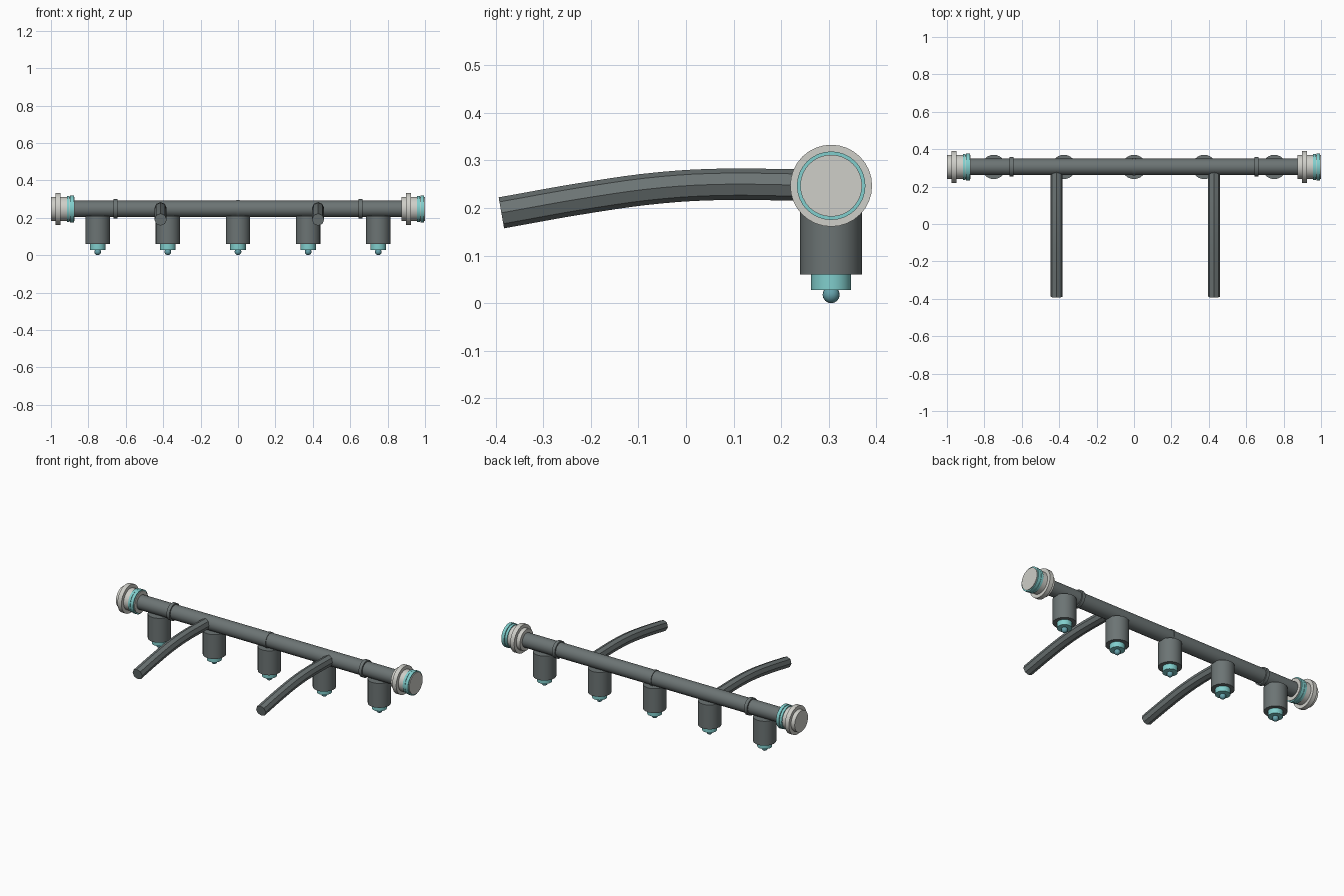
import bpy
from mathutils import Vector

cube = bpy.data.objects.get("Cube")
if cube:
    bpy.data.objects.remove(cube)


def material(name, rgb):
    m = bpy.data.materials.new(name)
    m.use_nodes = True
    m.diffuse_color = (*rgb, 1)
    m.node_tree.nodes["Principled BSDF"].inputs["Base Color"].default_value = (*rgb, 1)
    return m


DARK = material("dark grey", (0.15, 0.175, 0.175))
PALE = material("pale grey", (0.62, 0.62, 0.58))
TEAL = material("teal", (0.22, 0.62, 0.61))
BLUE = material("muted blue", (0.13, 0.36, 0.41))

PIPE_Y, PIPE_Z = 0.305, 0.247


def finish(name, mat):
    ob = bpy.context.object
    ob.name = name
    ob.data.materials.append(mat)
    bpy.ops.object.shade_smooth_by_angle(angle=0.4)
    return ob


def rod(name, mat, radius, start, end, sides=32):
    """Cylinder between two points."""
    a, b = Vector(start), Vector(end)
    bpy.ops.mesh.primitive_cylinder_add(
        vertices=sides, radius=radius, depth=(b - a).length, location=(a + b) / 2,
        rotation=(b - a).to_track_quat("Z", "Y").to_euler())
    return finish(name, mat)


def along_pipe(name, mat, radius, x0, x1, sides=32):
    return rod(name, mat, radius, (x0, PIPE_Y, PIPE_Z), (x1, PIPE_Y, PIPE_Z), sides)


# Main pipe and its clamp bands
along_pipe("main_pipe", DARK, 0.044, -0.9, 0.9, 16)
for label, x, half, radius in (("right", -0.655, 0.01, 0.052),
                               ("middle", 0, 0.007, 0.047),
                               ("left", 0.655, 0.01, 0.052)):
    along_pipe(label + "_band", DARK, radius, x - half, x + half)

# End couplings: both face the same way along the pipe
for label, x in (("right", -1.0), ("left", 0.873)):
    along_pipe(label + "_coupling", PALE, 0.065, x, x + 0.127)
    along_pipe(label + "_flange", PALE, 0.086, x + 0.025, x + 0.052)
    along_pipe(label + "_inner_seal", TEAL, 0.07, x + 0.085, x + 0.1)
    along_pipe(label + "_outer_seal", TEAL, 0.072, x + 0.103, x + 0.122)

# Row of nozzles under the pipe
for i in range(5):
    x = (i - 2) * 0.375
    rod(f"nozzle_body_{i}", DARK, 0.065, (x, PIPE_Y, 0.06), (x, PIPE_Y, 0.21), 24)
    rod(f"nozzle_collar_{i}", TEAL, 0.042, (x, PIPE_Y, 0.028), (x, PIPE_Y, 0.065), 24)
    bpy.ops.mesh.primitive_uv_sphere_add(segments=16, ring_count=8, radius=0.018,
                                         location=(x, PIPE_Y, 0.018))
    finish(f"nozzle_tip_{i}", BLUE)

# Curved feed arms
ARM = ((-0.388, 0.19), (-0.2, 0.223), (-0.05, 0.243), (0.08, 0.25), (0.2, 0.249), (0.3, 0.247))
for label, x in (("right", -0.414), ("left", 0.428)):
    curve = bpy.data.curves.new(label + "_arm", "CURVE")
    curve.dimensions = "3D"
    curve.bevel_depth = 0.033
    curve.bevel_resolution = 2
    curve.resolution_u = 4
    curve.use_fill_caps = True
    spline = curve.splines.new("BEZIER")
    spline.bezier_points.add(len(ARM) - 1)
    for p, (y, z) in zip(spline.bezier_points, ARM):
        p.co = (x, y, z)
        p.handle_left_type = p.handle_right_type = "AUTO"
    arm = bpy.data.objects.new(label + "_arm", curve)
    bpy.context.collection.objects.link(arm)
    bpy.ops.object.select_all(action="DESELECT")
    arm.select_set(True)
    bpy.context.view_layer.objects.active = arm
    bpy.ops.object.convert(target="MESH")
    finish(label + "_arm", DARK)
